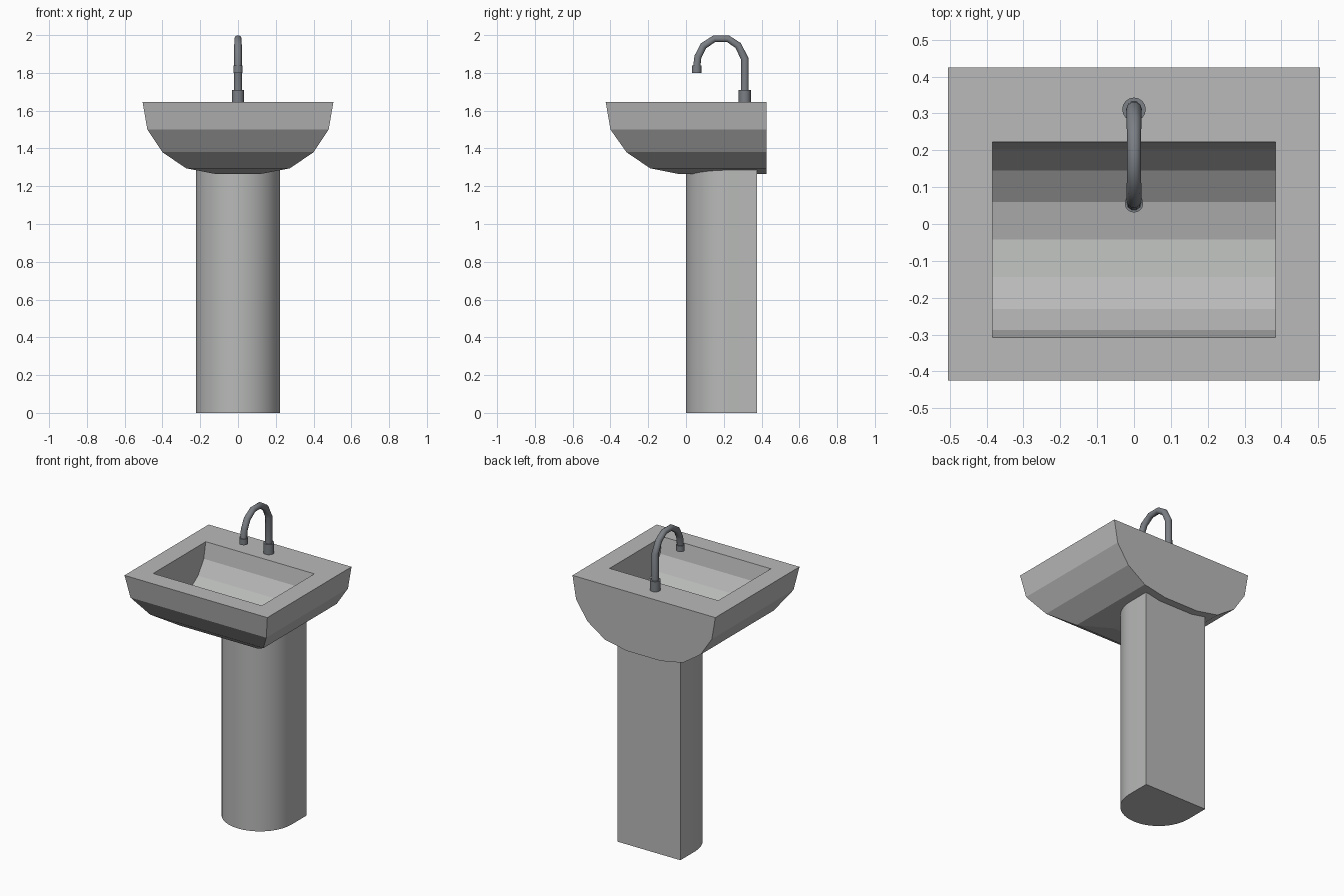
import bpy, bmesh, math

cube = bpy.data.objects.get("Cube")
if cube:
    bpy.data.objects.remove(cube, do_unlink=True)


def material(name, rgb, metallic=0.0):
    m = bpy.data.materials.new(name)
    m.use_nodes = True
    m.diffuse_color = (*rgb, 1)
    m.node_tree.nodes["Principled BSDF"].inputs["Base Color"].default_value = (*rgb, 1)
    return m


ceramic = material("grey_ceramic", (0.48, 0.49, 0.48))
metal = material("dark_metal", (0.2, 0.215, 0.235))


def loft(name, rings, mat):
    """Skin a stack of closed rings and cap both ends."""
    bm = bmesh.new()
    rows = [[bm.verts.new(p) for p in ring] for ring in rings]
    for a, b in zip(rows, rows[1:]):
        for i in range(len(a)):
            j = (i + 1) % len(a)
            bm.faces.new((a[i], a[j], b[j], b[i]))
    bm.faces.new(rows[0])
    bm.faces.new(rows[-1])
    bmesh.ops.recalc_face_normals(bm, faces=bm.faces)
    me = bpy.data.meshes.new(name)
    bm.to_mesh(me)
    bm.free()
    me.materials.append(mat)
    ob = bpy.data.objects.new(name, me)
    bpy.context.collection.objects.link(ob)
    return ob


def activate(ob):
    bpy.ops.object.select_all(action="DESELECT")
    ob.select_set(True)
    bpy.context.view_layer.objects.active = ob


def smooth(ob):
    activate(ob)
    bpy.ops.object.shade_smooth_by_angle(angle=math.radians(40))


RIM, BACK = 1.645, 0.425

# Basin: half width, front edge and height of each level, with a flat back
levels = [(0.12, -0.04, 1.265), (0.275, -0.19, 1.295), (0.40, -0.315, 1.38),
          (0.48, -0.40, 1.50), (0.505, -0.425, RIM)]
basin = loft("basin", [[(-w, f, z), (w, f, z), (w, BACK, z), (-w, BACK, z)]
                       for w, f, z in levels], ceramic)

# Bowl: half-round trough cut into the rim
sides, radius, mid = 16, 0.2655, -0.0425
trough = [(mid + radius * math.cos(math.tau * i / sides),
           RIM + radius * math.sin(math.tau * i / sides)) for i in range(sides)]
cutter = loft("bowl_cutter", [[(x, y, z) for y, z in trough] for x in (-0.384, 0.384)], ceramic)
cutter.hide_render = True
cut = basin.modifiers.new("bowl", "BOOLEAN")
cut.operation = "DIFFERENCE"
cut.solver = "EXACT"
cut.object = cutter
activate(basin)
bpy.ops.object.modifier_apply(modifier=cut.name)
bpy.data.objects.remove(cutter, do_unlink=True)

# Pedestal: round front, straight sides and flat back
r, steps = 0.223, 24
outline = [(-r, 0.375)]
outline += [(-r * math.cos(math.pi * i / steps), r - r * math.sin(math.pi * i / steps))
            for i in range(steps + 1)]
outline.append((r, 0.375))
smooth(loft("pedestal", [[(x, y, z) for x, y in outline] for z in (0, 1.31)], ceramic))


def tube(name, y, radius, low, high):
    ring = [(radius * math.cos(math.tau * i / 16), y + radius * math.sin(math.tau * i / 16))
            for i in range(16)]
    smooth(loft(name, [[(a, b, z) for a, b in ring] for z in (low, high)], metal))


# Tap: collar, swan neck and nozzle
tube("tap_collar", 0.311, 0.032, RIM - 0.005, 1.71)
tube("tap_nozzle", 0.056, 0.025, 1.80, 1.838)

path = [(0.311, 1.70, 1.1), (0.311, 1.875, 1.05), (0.276, 1.945, 1), (0.222, 1.981, 0.95),
        (0.15, 1.981, 0.95), (0.092, 1.943, 1), (0.063, 1.885, 1), (0.056, 1.825, 1)]
curve = bpy.data.curves.new("tap_neck", "CURVE")
curve.dimensions = "3D"
curve.bevel_depth = 0.02
curve.bevel_resolution = 3
curve.use_fill_caps = True
line = curve.splines.new("POLY")
line.points.add(len(path) - 1)
for point, (y, z, scale) in zip(line.points, path):
    point.co = (0, y, z, 1)
    point.radius = scale
curve.materials.append(metal)
neck = bpy.data.objects.new("tap_neck", curve)
bpy.context.collection.objects.link(neck)
activate(neck)
bpy.ops.object.convert(target="MESH")
smooth(bpy.context.view_layer.objects.active)
